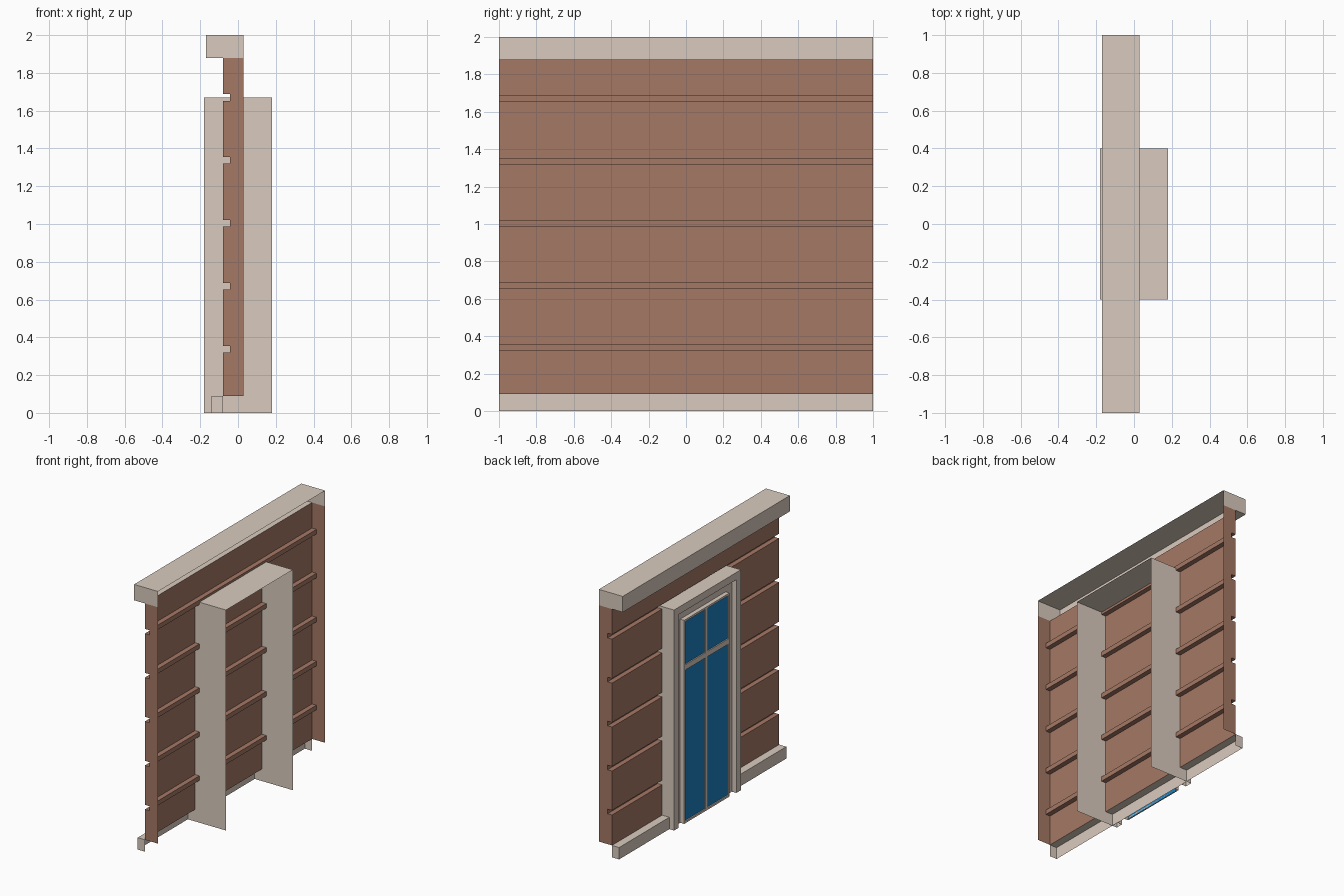
import bpy, bmesh

if "Cube" in bpy.data.objects:
    bpy.data.objects.remove(bpy.data.objects["Cube"])


def material(name, rgb):
    m = bpy.data.materials.new(name)
    m.diffuse_color = (*rgb, 1)
    m.use_nodes = True
    m.node_tree.nodes["Principled BSDF"].inputs["Base Color"].default_value = m.diffuse_color
    return m


STONE = material("pale_stone", (0.70, 0.60, 0.52))
BRICK = material("brick", (0.376, 0.188, 0.13))
GLASS = material("blue_glass", (0.01, 0.22, 0.53))


def finish(name, bm, mat):
    me = bpy.data.meshes.new(name)
    bm.to_mesh(me)
    bm.free()
    me.materials.append(mat)
    ob = bpy.data.objects.new(name, me)
    bpy.context.collection.objects.link(ob)
    return ob


def moulding(name, profile, back, mat, half=1.0):
    """Open-backed shell: (x, z) profile run along y, with end caps closed by the back points."""
    bm = bmesh.new()
    ends = [[bm.verts.new((x, y, z)) for x, z in profile + back] for y in (-half, half)]
    a, b = ends
    for i in range(len(profile) - 1):
        bm.faces.new((a[i], a[i + 1], b[i + 1], b[i]))
    bm.faces.new(a[::-1])
    bm.faces.new(b)
    return finish(name, bm, mat)


def surround(name, profile, mat, half=0.40, height=1.67):
    """Sweep an (x, inset) profile up, over and down the window opening."""
    bm = bmesh.new()
    rows = []
    for x, d in profile:
        w, h = half - d, height - d
        rows.append([bm.verts.new((x, y, z)) for y, z in ((-w, 0), (-w, h), (w, h), (w, 0))])
    for r, s in zip(rows, rows[1:]):
        for k in range(3):
            bm.faces.new((r[k], r[k + 1], s[k + 1], s[k]))
    return finish(name, bm, mat)


def box(name, lo, hi, mat):
    bm = bmesh.new()
    bmesh.ops.create_cube(bm, size=1)
    for v in bm.verts:
        v.co = [(l + h) / 2 + c * (h - l) for l, h, c in zip(lo, hi, v.co)]
    return finish(name, bm, mat)


# Brick wall with five horizontal grooves on its outer (-x) face
FACE, GROOVE = -0.08, -0.043
wall = [(FACE, 0.09)]
for i in range(5):
    z = 0.32 + i * 0.333
    wall += [(FACE, z), (GROOVE, z), (GROOVE, z + 0.035), (FACE, z + 0.035)]
wall.append((FACE, 1.88))
moulding("wall", wall, [(0.03, 1.88), (0.03, 0.09)], BRICK)

# Base course and cornice
moulding("base_course", [(-0.14, 0), (-0.14, 0.09), (FACE, 0.09)], [(FACE, 0)], STONE)
moulding("cornice", [(FACE, 1.88), (-0.17, 1.88), (-0.17, 2), (0.03, 2)], [(0.03, 1.88)], STONE)

# Window surround with its deep reveal, then the raised sash inside it
surround("window_surround",
         [(0.18, 0), (-0.18, 0), (-0.18, 0.055), (-0.142, 0.055), (-0.142, 0.128)], STONE)
surround("sash", [(-0.142, 0.128), (-0.175, 0.128), (-0.175, 0.143), (-0.166, 0.143)], STONE)

# Glass and glazing bars
w, top = 0.40 - 0.143, 1.67 - 0.143
bm = bmesh.new()
bm.faces.new([bm.verts.new((-0.166, y, z)) for y, z in ((-w, 0), (-w, top), (w, top), (w, 0))])
finish("glass", bm, GLASS)
box("bottom_rail", (-0.175, -w, 0), (-0.166, w, 0.015), STONE)
box("transom", (-0.175, -w, 1.16), (-0.166, w, 1.20), STONE)
box("lower_mullion", (-0.175, -0.016, 0.015), (-0.166, 0.016, 1.16), STONE)
box("upper_mullion", (-0.175, -0.016, 1.20), (-0.166, 0.016, top), STONE)
